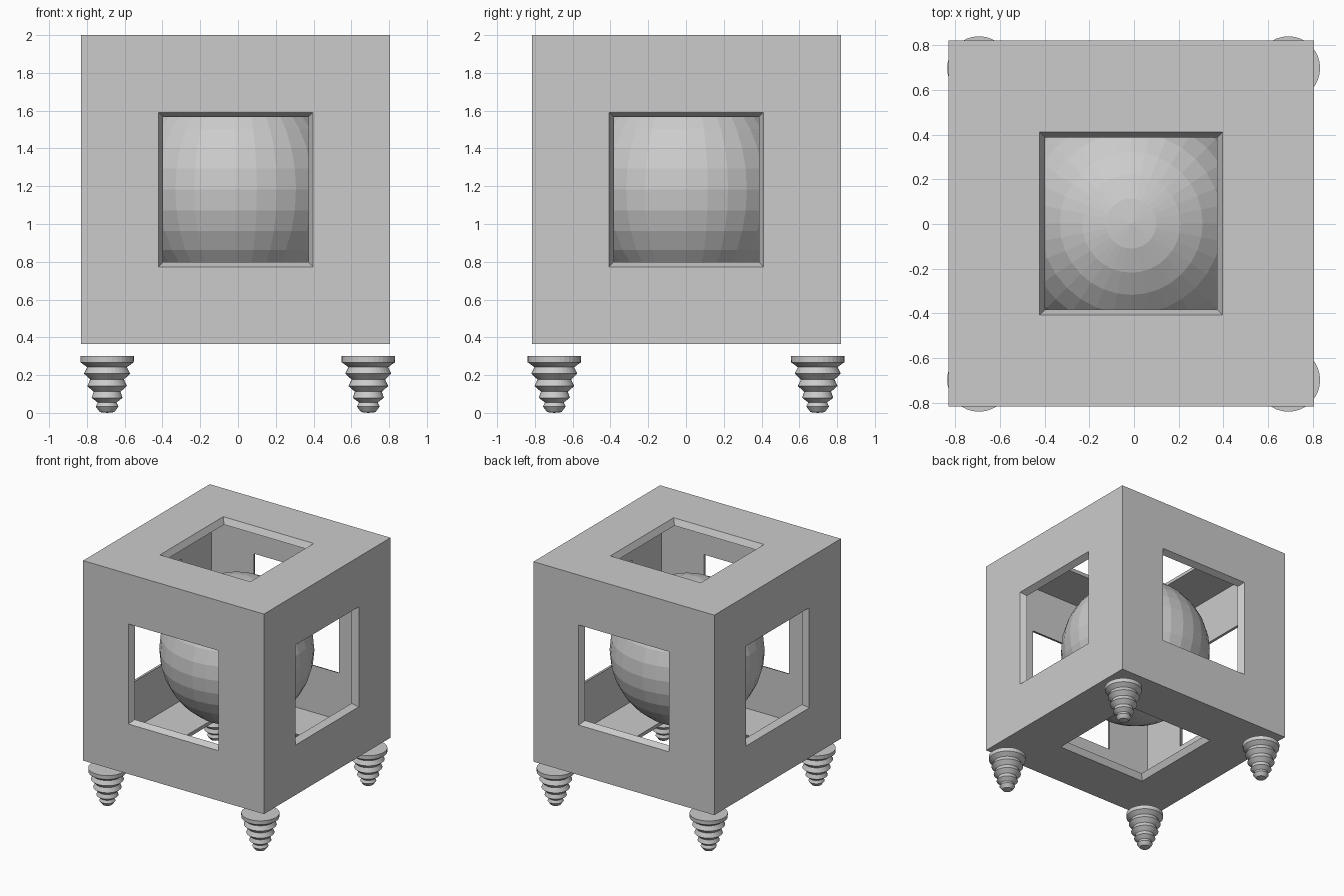
import bpy, bmesh, math
from mathutils import Matrix, Vector

if "Cube" in bpy.data.objects:
    bpy.data.objects.remove(bpy.data.objects["Cube"])

grey = bpy.data.materials.new("plain grey")
grey.diffuse_color = (0.6, 0.6, 0.6, 1)
grey.use_nodes = True
grey.node_tree.nodes["Principled BSDF"].inputs["Base Color"].default_value = grey.diffuse_color

CENTRE = Vector((-0.0125, 0.0025, 1.1825))
HALF, HOLE, INNER = 0.8175, 0.409, 0.94   # cube half size, window half size, inner shell scale


def finish(bm, name, location):
    bmesh.ops.remove_doubles(bm, verts=bm.verts, dist=0.0005)
    bmesh.ops.recalc_face_normals(bm, faces=bm.faces)
    mesh = bpy.data.meshes.new(name)
    bm.to_mesh(mesh)
    bm.free()
    mesh.materials.append(grey)
    obj = bpy.data.objects.new(name, mesh)
    obj.location = location
    bpy.context.collection.objects.link(obj)
    return obj


# Hollow cube: six windowed walls, each with an outer skin, inner skin and tapered window rim
bm = bmesh.new()
sides = [Matrix.Rotation(math.radians(a), 3, 'X') for a in (0, 90, 180, 270)]
sides += [Matrix.Rotation(math.radians(a), 3, 'Y') for a in (90, -90)]
for side in sides:
    for k in range(4):
        rot = side @ Matrix.Rotation(k * math.pi / 2, 3, 'Z')
        a, b, c, d = [rot @ Vector(p) for p in (
            (-HALF, -HALF, HALF), (HALF, -HALF, HALF),
            (HOLE, -HOLE, HALF), (-HOLE, -HOLE, HALF))]
        for quad in ((a, b, c, d),
                     [v * INNER for v in (d, c, b, a)],
                     (d, c, c * INNER, d * INNER)):
            bm.faces.new([bm.verts.new(v) for v in quad])
finish(bm, "cube_frame", CENTRE)

# Faceted ball floating in the middle
bm = bmesh.new()
bmesh.ops.create_uvsphere(bm, u_segments=32, v_segments=16, radius=0.575)
finish(bm, "inner_ball", CENTRE)

# Ridged tapering feet: (radius, height) profile turned about z
profile = [(0, 0.30), (0.142, 0.30), (0.141, 0.268), (0.105, 0.242), (0.122, 0.208),
           (0.089, 0.177), (0.105, 0.142), (0.071, 0.112), (0.082, 0.08),
           (0.050, 0.055), (0.060, 0.033), (0.038, 0.004), (0, 0)]
for fb, y in (("front", -0.697), ("back", 0.697)):
    for lr, x in (("left", -0.693), ("right", 0.69)):
        bm = bmesh.new()
        pts = [bm.verts.new((r, 0, z)) for r, z in profile]
        edges = [bm.edges.new(e) for e in zip(pts, pts[1:])]
        bmesh.ops.spin(bm, geom=pts + edges, axis=(0, 0, 1), cent=(0, 0, 0),
                       angle=2 * math.pi, steps=32)
        finish(bm, f"{fb}_{lr}_foot", (x, y, 0))
